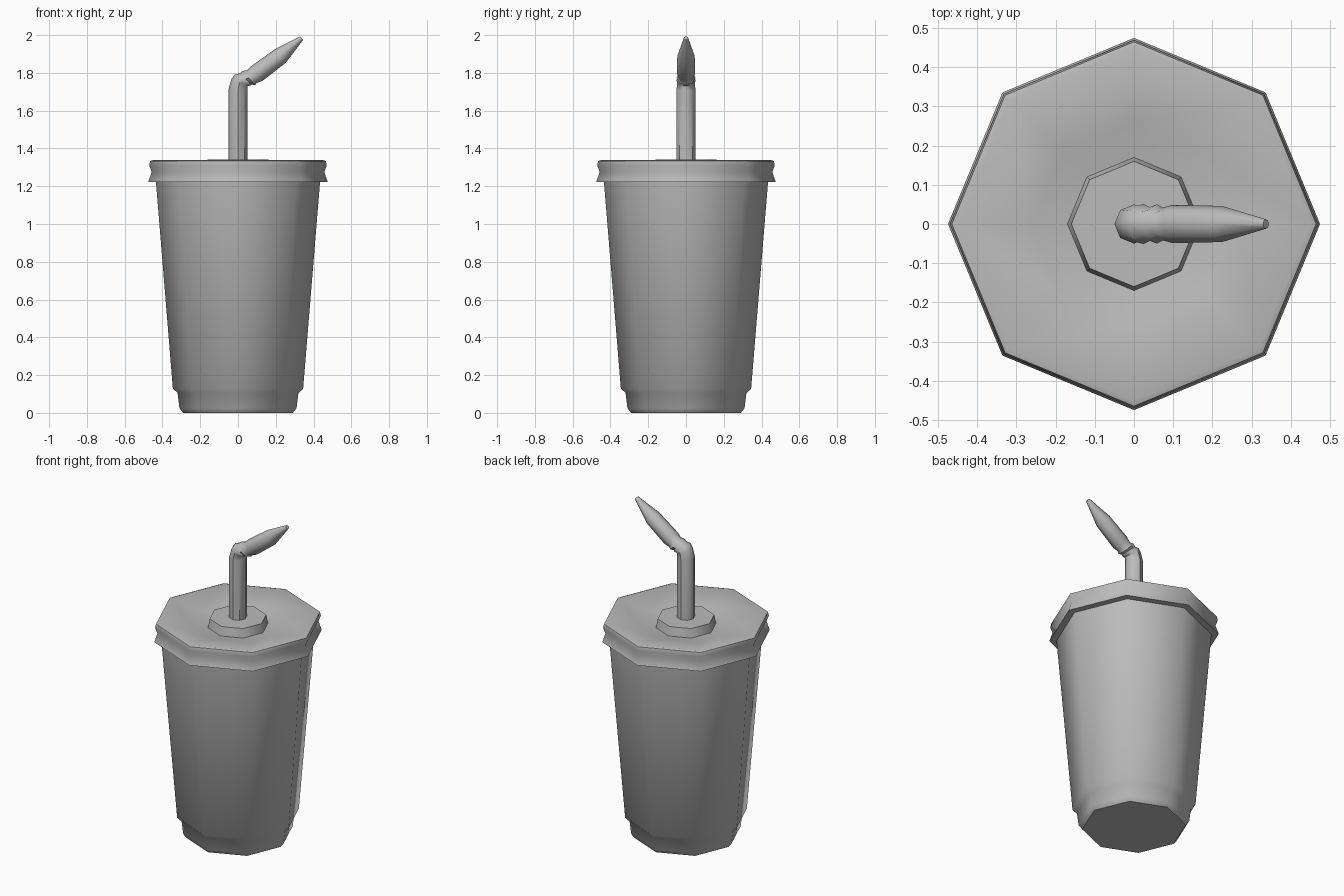
import bpy, bmesh, math
from mathutils import Vector

if "Cube" in bpy.data.objects:
    bpy.data.objects.remove(bpy.data.objects["Cube"])

grey = bpy.data.materials.new("light grey")
grey.diffuse_color = (0.5, 0.5, 0.5, 1)
grey.use_nodes = True
grey.node_tree.nodes["Principled BSDF"].inputs["Base Color"].default_value = grey.diffuse_color
SIDES = 8


def sweep(name, rings, angle):
    """Skin octagonal rings given as (centre x, centre z, radius, tilt), capping both ends."""
    bm = bmesh.new()
    loops = []
    for cx, cz, r, tilt in rings:
        loop = []
        for i in range(SIDES):
            a = 2 * math.pi * i / SIDES
            u, v = r * math.cos(a), r * math.sin(a)
            loop.append(bm.verts.new(Vector((cx + u * math.cos(tilt), v, cz - u * math.sin(tilt)))))
        loops.append(loop)
    for lo, hi in zip(loops, loops[1:]):
        for i in range(SIDES):
            j = (i + 1) % SIDES
            bm.faces.new((lo[i], lo[j], hi[j], hi[i]))
    bm.faces.new(loops[0][::-1])
    bm.faces.new(loops[-1])
    bmesh.ops.recalc_face_normals(bm, faces=bm.faces)
    me = bpy.data.meshes.new(name)
    bm.to_mesh(me)
    bm.free()
    me.materials.append(grey)
    ob = bpy.data.objects.new(name, me)
    bpy.context.collection.objects.link(ob)
    bpy.ops.object.select_all(action='DESELECT')
    ob.select_set(True)
    bpy.context.view_layer.objects.active = ob
    bpy.ops.object.shade_smooth_by_angle(angle=math.radians(angle))
    return ob


def lathe(name, profile, angle):
    return sweep(name, [(0, z, r, 0) for r, z in profile], angle)


# Tapered cup with a stepped foot
lathe("cup", [(0.29, 0.0), (0.31, 0.025), (0.32, 0.105), (0.345, 0.13), (0.435, 1.23)], 50)

# Lid: flared skirt, rolled rim, sunken top and raised centre
lathe("lid", [(0.42, 1.222), (0.475, 1.222), (0.457, 1.275), (0.47, 1.31), (0.465, 1.333),
              (0.45, 1.338), (0.26, 1.302), (0.17, 1.287), (0.16, 1.341)], 47)

# Bent drinking straw with a ribbed elbow and a pinched tip
straw = [(0, 1.30, 0.05, 0), (0, 1.71, 0.05, 0.1),
         (0.008, 1.748, 0.047, 0.4), (0.025, 1.762, 0.051, 0.6),
         (0.04, 1.768, 0.043, 0.75), (0.058, 1.773, 0.05, 0.85),
         (0.074, 1.780, 0.042, 0.9), (0.10, 1.797, 0.049, 0.92),
         (0.225, 1.89, 0.046, 0.9), (0.337, 1.984, 0.012, 0.9)]
sweep("straw", straw, 45)
